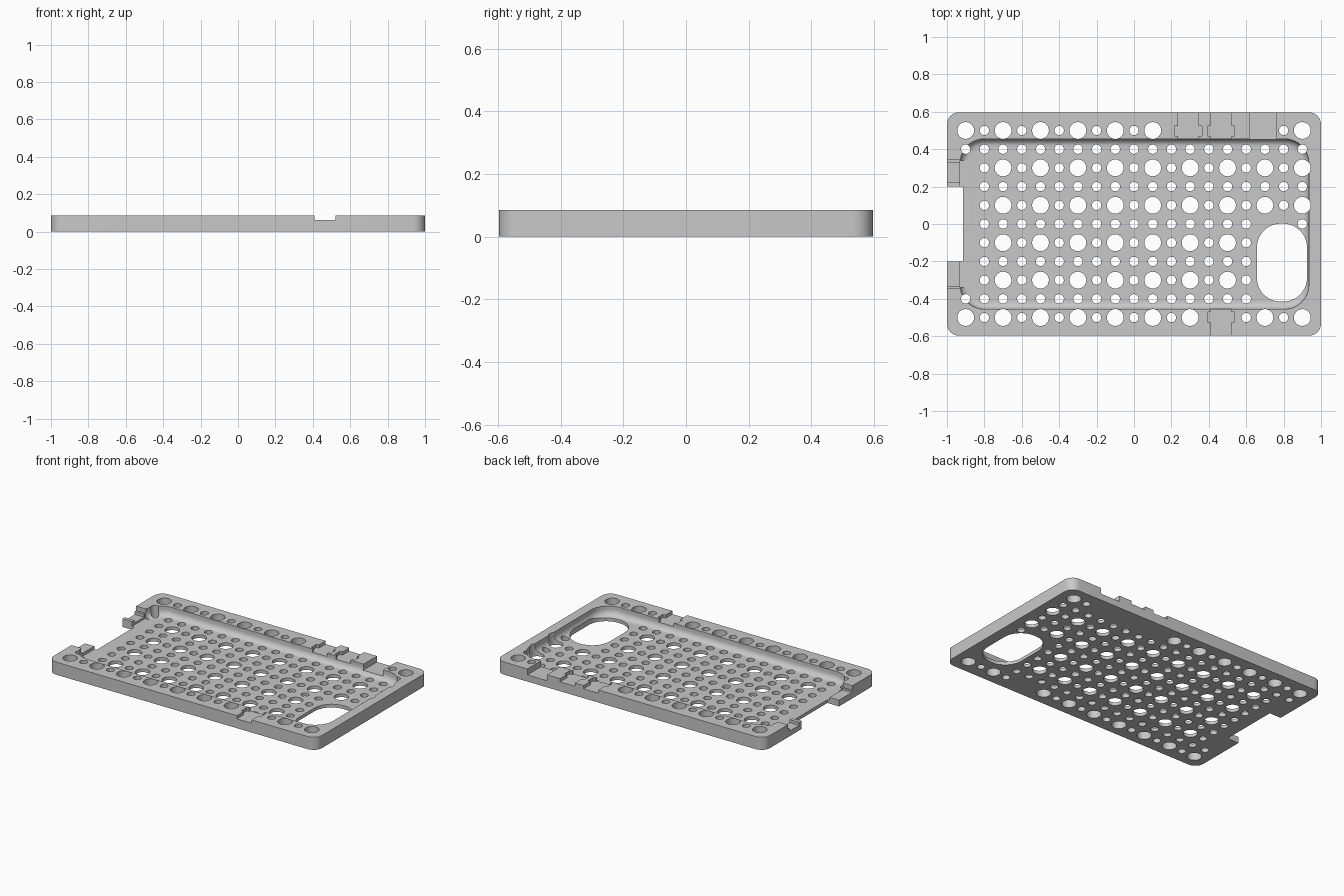
import bpy, bmesh, math

cube = bpy.data.objects.get("Cube")
if cube:
    bpy.data.objects.remove(cube, do_unlink=True)

HEIGHT, FLOOR = 0.085, 0.022
TOP, BELOW = 0.2, -0.1          # cutter limits above and below the tray

grey = bpy.data.materials.new("matte grey")
grey.use_nodes = True
colour = (0.58, 0.58, 0.58, 1)
grey.diffuse_color = colour
grey.node_tree.nodes["Principled BSDF"].inputs["Base Color"].default_value = colour


def rounded(x0, x1, y0, y1, r, seg=10):
    """Counter-clockwise outline of a rounded rectangle."""
    pts = []
    centres = ((x1 - r, y1 - r), (x0 + r, y1 - r), (x0 + r, y0 + r), (x1 - r, y0 + r))
    for q, (cx, cy) in enumerate(centres):
        for i in range(seg + 1):
            a = math.pi / 2 * (q + i / seg)
            pts.append((cx + r * math.cos(a), cy + r * math.sin(a)))
    return pts


def circle(x, y, r, seg=24):
    angles = [math.tau * k / seg for k in range(seg)]
    return [(x + r * math.cos(a), y + r * math.sin(a)) for a in angles]


def loft(bm, layers):
    """Closed solid through (outline, z) layers, bottom to top."""
    rings = [[bm.verts.new((x, y, z)) for x, y in pts] for pts, z in layers]
    n = len(rings[0])
    for low, high in zip(rings, rings[1:]):
        for i in range(n):
            j = (i + 1) % n
            bm.faces.new((low[i], low[j], high[j], high[i]))
    bm.faces.new(rings[0][::-1])
    bm.faces.new(rings[-1])


def to_object(name, bm):
    bmesh.ops.recalc_face_normals(bm, faces=bm.faces)
    mesh = bpy.data.meshes.new(name)
    bm.to_mesh(mesh)
    bm.free()
    mesh.materials.append(grey)
    ob = bpy.data.objects.new(name, mesh)
    bpy.context.collection.objects.link(ob)
    return ob


def cut(*solids):
    """Subtract separate lofted solids from the tray."""
    bm = bmesh.new()
    for layers in solids:
        loft(bm, layers)
    cutter = to_object("cutter", bm)
    cutter.hide_render = True
    mod = tray.modifiers.new("cut", "BOOLEAN")
    mod.operation, mod.solver, mod.object = "DIFFERENCE", "EXACT", cutter
    graph = bpy.context.evaluated_depsgraph_get()
    mesh = bpy.data.meshes.new_from_object(tray.evaluated_get(graph))
    tray.modifiers.clear()
    tray.data = mesh
    bpy.data.objects.remove(cutter, do_unlink=True)


def box(x0, x1, y0, y1, z0):
    pts = [(x0, y0), (x1, y0), (x1, y1), (x0, y1)]
    return [(pts, z0), (pts, TOP)]


def stepped_slot(x0, x1, side, widen=0.018, z=0.063):
    """Slot through a long rim, widened part-way along."""
    a, b = x0 - widen, x1 + widen
    pts = [(x0, 0.4), (x1, 0.4), (x1, 0.47), (b, 0.47), (b, 0.525), (x1, 0.525),
           (x1, 0.7), (x0, 0.7), (x0, 0.525), (a, 0.525), (a, 0.47), (x0, 0.47)]
    pts = [(x, side * y) for x, y in pts]
    return [(pts, z), (pts, TOP)]


# Solid tray blank
bm = bmesh.new()
outline = rounded(-1, 1, -0.597, 0.597, 0.065)
loft(bm, [(outline, 0), (outline, HEIGHT)])
tray = to_object("perforated_tray", bm)

# Recess with a coved edge
cove, recess = 0.04, []
for i in range(7):
    t = math.pi / 2 * i / 6
    d = cove * (1 - math.sin(t))
    pts = rounded(-0.93 + d, 0.935 - d, -0.455 + d, 0.455 - d, 0.13 - d)
    recess.append((pts, FLOOR + cove * (1 - math.cos(t))))
recess.append((pts, TOP))
cut(recess)

# Open end with lowered ledges on both sides, one of them grooved
cut(box(-0.93, -0.85, -0.34, 0.34, FLOOR))
cut(box(-1.1, -0.91, -0.343, 0.345, 0.055))
cut(box(-1.1, -0.905, 0.225, 0.33, 0.035))
cut(box(-1.1, -0.9, -0.335, -0.1, 0.042))
cut(box(-1.1, -0.913, -0.2, 0.2, BELOW))

# Slots through the long rims
cut(stepped_slot(0.235, 0.345, 1), stepped_slot(0.41, 0.52, 1),
    stepped_slot(0.41, 0.52, -1), box(0.617, 0.763, 0.443, 0.7, 0.045))

# Large oblong window
pts = rounded(0.657, 0.925, -0.415, 0.002, 0.128, 14)
cut([(pts, BELOW), (pts, TOP)])


# Alternating large and small holes on a regular grid
def wanted(i, j):
    if j == 5:
        return i <= 1 or i >= 8
    if j == -5:
        return i not in (4, 5)
    if i == -9:
        return abs(j) == 4
    if j <= 0 and i > 6:
        return j == 0 and i == 9
    return True


holes = []
for i in range(-9, 10):
    for j in range(-5, 6):
        if wanted(i, j):
            ring = circle(i / 10, j / 10, 0.045 if i % 2 and j % 2 else 0.025)
            holes.append([(ring, BELOW), (ring, TOP)])
cut(*holes)

# Smooth curved walls, keep crisp edges
bpy.ops.object.select_all(action="DESELECT")
tray.select_set(True)
bpy.context.view_layer.objects.active = tray
bpy.ops.object.shade_smooth_by_angle(angle=math.radians(30))
